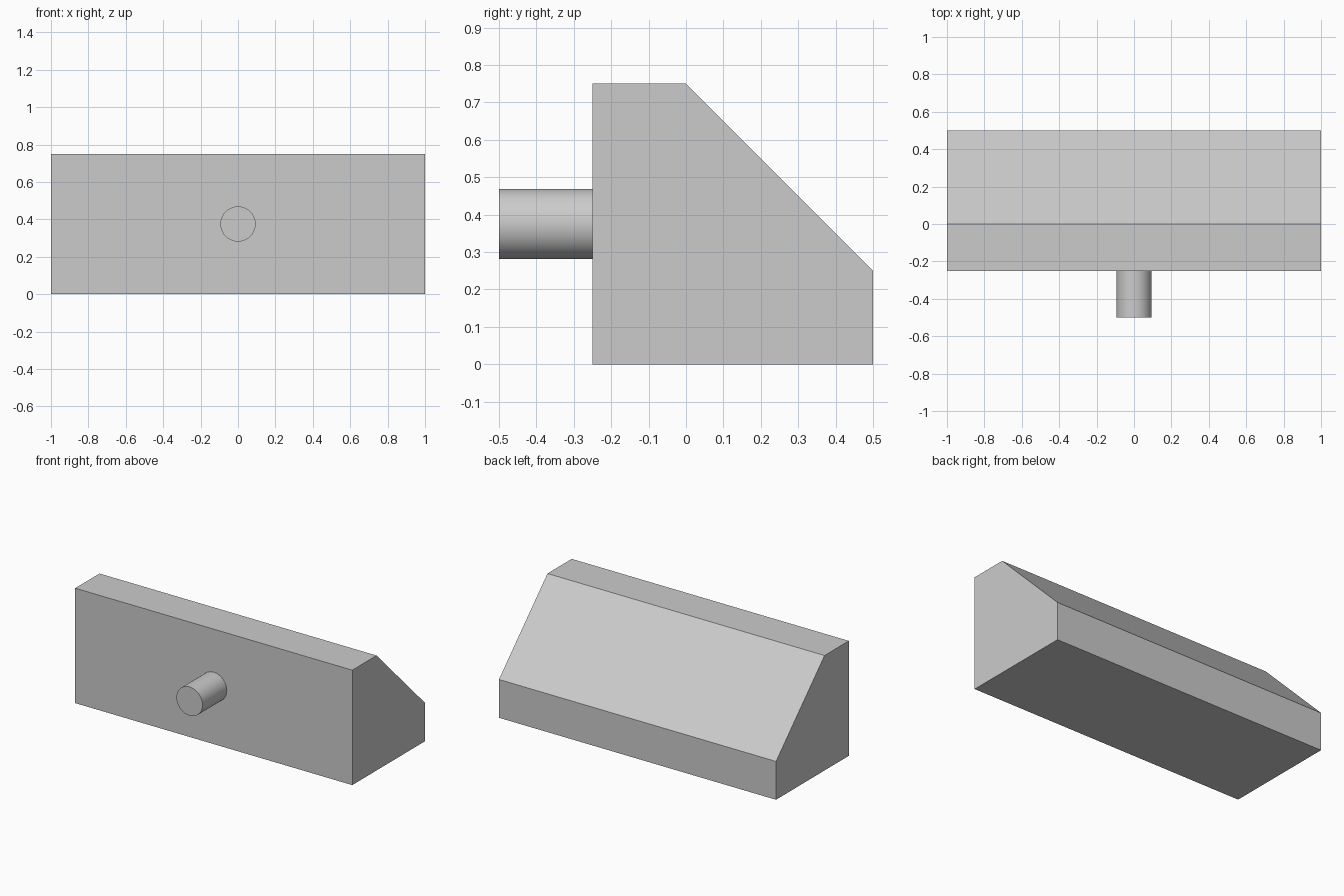
import bpy
import bmesh
from math import radians
from mathutils import Matrix, Vector

default_cube = bpy.data.objects.get("Cube")
if default_cube:
    bpy.data.objects.remove(default_cube, do_unlink=True)

grey = bpy.data.materials.new("light_grey")
grey.use_nodes = True
colour = (0.6, 0.6, 0.6, 1)
grey.diffuse_color = colour
grey.node_tree.nodes["Principled BSDF"].inputs["Base Color"].default_value = colour


def make_object(name, bm):
    bmesh.ops.recalc_face_normals(bm, faces=bm.faces)
    mesh = bpy.data.meshes.new(name)
    bm.to_mesh(mesh)
    bm.free()
    mesh.materials.append(grey)
    obj = bpy.data.objects.new(name, mesh)
    bpy.context.collection.objects.link(obj)
    return obj


# Long block with a sloped back: side profile (y, z) extruded along x
profile = [(-0.25, 0), (0.5, 0), (0.5, 0.25), (0, 0.75), (-0.25, 0.75)]
bm = bmesh.new()
side = bm.faces.new([bm.verts.new((-1, y, z)) for y, z in profile])
extruded = bmesh.ops.extrude_face_region(bm, geom=[side], use_keep_orig=True)
new_verts = [g for g in extruded["geom"] if isinstance(g, bmesh.types.BMVert)]
bmesh.ops.translate(bm, verts=new_verts, vec=Vector((2, 0, 0)))
make_object("wedge_block", bm)

# Round peg on the front, slightly sunk into the block
front, back = -0.5, -0.24
bm = bmesh.new()
placement = Matrix.Translation((0, (front + back) / 2, 0.375)) @ Matrix.Rotation(radians(90), 4, "X")
bmesh.ops.create_cone(bm, cap_ends=True, segments=64, radius1=0.094, radius2=0.094,
                      depth=back - front, matrix=placement)
peg = make_object("front_peg", bm)
bpy.ops.object.select_all(action="DESELECT")
peg.select_set(True)
bpy.context.view_layer.objects.active = peg
bpy.ops.object.shade_smooth_by_angle(angle=radians(30))
